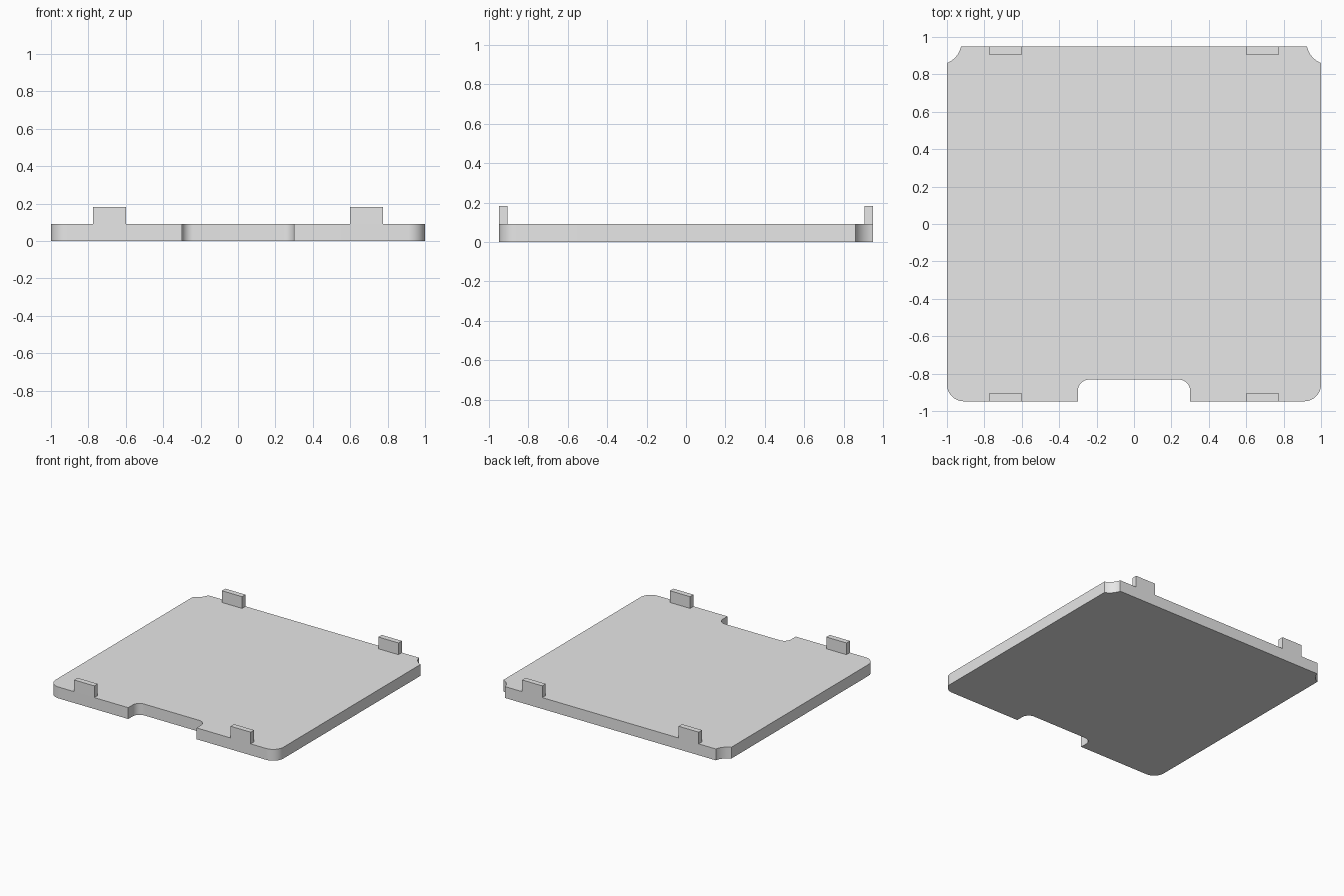
import bpy
import bmesh
from math import cos, sin, radians, atan2

cube = bpy.data.objects.get("Cube")
if cube:
    bpy.data.objects.remove(cube, do_unlink=True)

HALF_Y = 0.948      # half depth of the plate
PLATE_H = 0.09
TAB_TOP = 0.183

grey = bpy.data.materials.new("light_grey")
grey.use_nodes = True
grey.diffuse_color = (0.8, 0.8, 0.8, 1)
grey.node_tree.nodes["Principled BSDF"].inputs["Base Color"].default_value = (0.8, 0.8, 0.8, 1)


def arc(cx, cy, r, start, end, steps=12):
    """Points along a circular arc, angles in radians."""
    return [(cx + r * cos(start + (end - start) * i / steps),
             cy + r * sin(start + (end - start) * i / steps)) for i in range(steps + 1)]


def extrude(name, outline, z0, z1):
    """Closed prism from a flat outline."""
    bm = bmesh.new()
    face = bm.faces.new([bm.verts.new((x, y, z0)) for x, y in outline])
    top = bmesh.ops.extrude_face_region(bm, geom=[face])["geom"]
    bmesh.ops.translate(bm, vec=(0, 0, z1 - z0),
                        verts=[v for v in top if isinstance(v, bmesh.types.BMVert)])
    bmesh.ops.recalc_face_normals(bm, faces=bm.faces)
    mesh = bpy.data.meshes.new(name)
    bm.to_mesh(mesh)
    bm.free()
    mesh.materials.append(grey)
    obj = bpy.data.objects.new(name, mesh)
    bpy.context.collection.objects.link(obj)
    return obj


# Right-hand (+x) half of the plate outline, from the notch round to the back
notch_x, notch_y, notch_r = 0.3, -0.832, 0.06
corner_r = 0.09
half = arc(notch_x - notch_r, notch_y - notch_r, notch_r, radians(90), 0)
half.append((notch_x, -HALF_Y))
half += arc(1 - corner_r, -HALF_Y + corner_r, corner_r, radians(-90), 0)

# Scooped back corner: circle centred just outside the plate
cx, cy, r = 1.045, 0.975, 0.123
start = atan2(-(r * r - (cx - 1) ** 2) ** 0.5, 1 - cx)
end = atan2(HALF_Y - cy, -(r * r - (cy - HALF_Y) ** 2) ** 0.5)
half += arc(cx, cy, r, start, end)

outline = half + [(-x, y) for x, y in reversed(half)]
plate = extrude("plate", outline, 0, PLATE_H)

# Smooth the rounded corners, keep the rims sharp
bpy.ops.object.select_all(action="DESELECT")
plate.select_set(True)
bpy.context.view_layer.objects.active = plate
bpy.ops.object.shade_smooth_by_angle(angle=radians(25))

# Four upright tabs flush with the front and back edges
for y_name, sy in (("front", -1), ("back", 1)):
    for x_name, sx in (("left", 1), ("right", -1)):
        x0, x1 = 0.598 * sx, 0.775 * sx
        y0, y1 = 0.905 * sy, HALF_Y * sy
        extrude(f"{y_name}_{x_name}_tab", [(x0, y0), (x1, y0), (x1, y1), (x0, y1)],
                PLATE_H, TAB_TOP)
